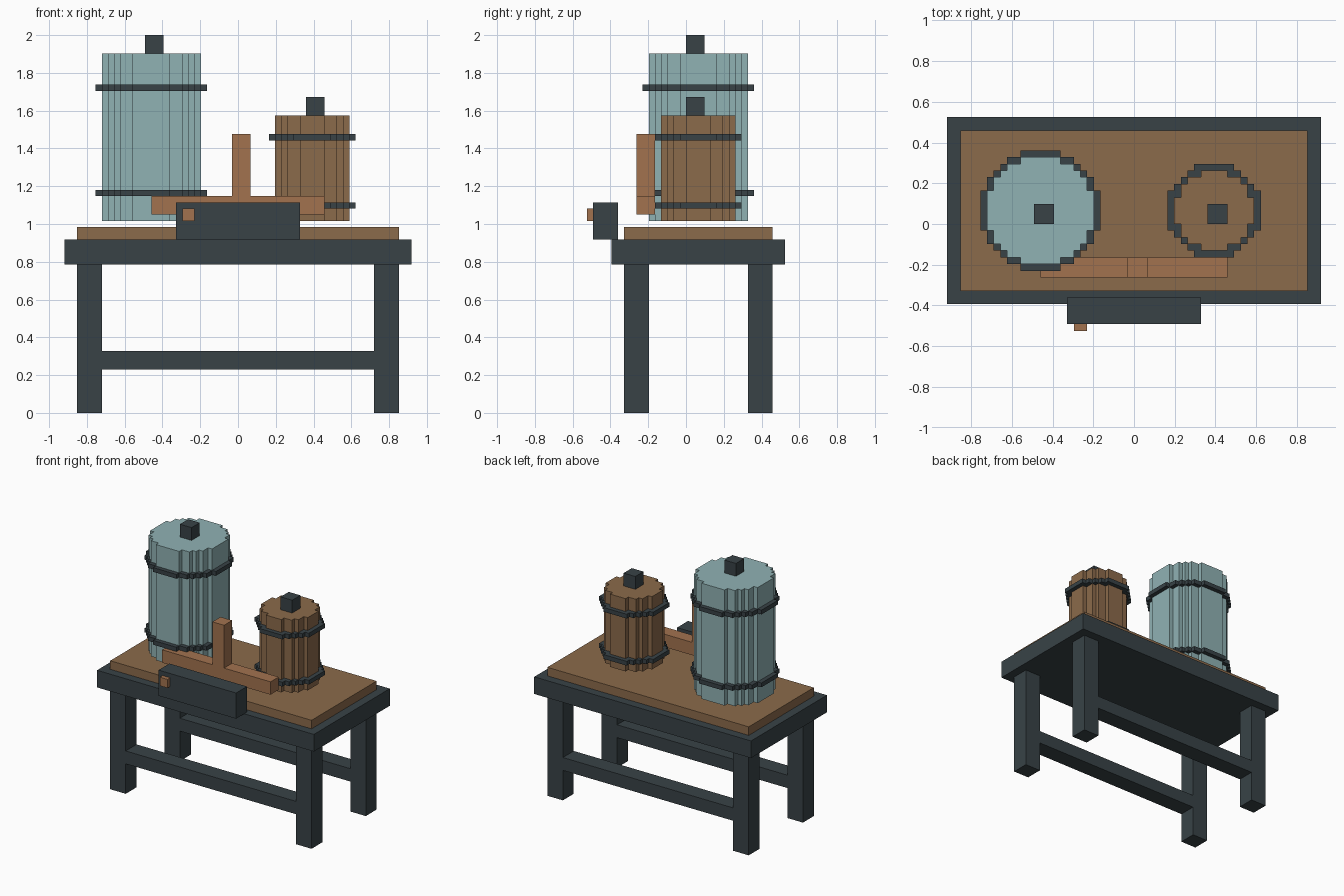
import bpy, bmesh

if "Cube" in bpy.data.objects:
    bpy.data.objects.remove(bpy.data.objects["Cube"])

V = 2 / 61  # block size: the model is 61 blocks tall


def material(name, rgb):
    m = bpy.data.materials.new(name)
    m.diffuse_color = (*rgb, 1)
    m.use_nodes = True
    m.node_tree.nodes["Principled BSDF"].inputs["Base Color"].default_value = m.diffuse_color
    return m


DARK = material("dark_iron", (0.04, 0.055, 0.062))
WOOD = material("brown_wood", (0.26, 0.145, 0.07))
LIGHT = material("light_wood", (0.36, 0.17, 0.078))
TEAL = material("teal_paint", (0.28, 0.445, 0.456))


def finish(name, bm, mat):
    bmesh.ops.recalc_face_normals(bm, faces=bm.faces)
    me = bpy.data.meshes.new(name)
    bm.to_mesh(me)
    bm.free()
    me.materials.append(mat)
    ob = bpy.data.objects.new(name, me)
    bpy.context.collection.objects.link(ob)
    return ob


def box(name, x, y, z, mat):
    """Box from (min, max) block ranges."""
    bm = bmesh.new()
    bmesh.ops.create_cube(bm, size=1)
    for v in bm.verts:
        for i, (a, b) in enumerate((x, y, z)):
            v.co[i] = V * ((a + b) / 2 + v.co[i] * (b - a))
    return finish(name, bm, mat)


def disc(r):
    """Cells of a stepped circle."""
    return {(i, j) for i in range(-r, r) for j in range(-r, r)
            if (i + .5) ** 2 + (j + .5) ** 2 <= r * r}


def stepped(name, cells, cx, cy, z0, z1, mat):
    """Extrude a set of cells upwards, with walls only on the outline."""
    bm = bmesh.new()

    def face(*pts):
        bm.faces.new([bm.verts.new((V * (cx + x), V * (cy + y), V * z)) for x, y, z in pts])

    for i, j in cells:
        corners = [(i, j), (i + 1, j), (i + 1, j + 1), (i, j + 1)]
        face(*[(*c, z1) for c in corners])
        face(*[(*c, z0) for c in reversed(corners)])
        for k, (di, dj) in enumerate(((0, -1), (1, 0), (0, 1), (-1, 0))):
            if (i + di, j + dj) not in cells:
                a, b = corners[k], corners[(k + 1) % 4]
                face((*a, z0), (*b, z0), (*b, z1), (*a, z1))
    bmesh.ops.remove_doubles(bm, verts=bm.verts, dist=V * 0.01)
    bmesh.ops.dissolve_limit(bm, angle_limit=0.01, verts=bm.verts, edges=bm.edges)
    return finish(name, bm, mat)


def barrel(name, cx, cy, r, top, hoops, mat):
    stepped(name + "_body", disc(r), cx, cy, 31, top, mat)
    for label, z in zip(("lower", "upper"), hoops):
        stepped(f"{name}_{label}_hoop", disc(r + 1) - disc(r), cx, cy, z, z + 1, DARK)


# Table
box("table_frame", (-28, 28), (-12, 16), (24, 28), DARK)
box("table_board", (-26, 26), (-10, 14), (28, 30), WOOD)
for side, y in (("front", (-10, -6)), ("back", (10, 14))):
    box(side + "_left_leg", (-26, -22), y, (0, 24), DARK)
    box(side + "_right_leg", (22, 26), y, (0, 24), DARK)
    box(side + "_rail", (-22, 22), y, (7, 10), DARK)

# Barrels with hoops and lid knobs
barrel("large_barrel", -14, 2, 8, 58, (35, 52), TEAL)
box("large_barrel_knob", (-15, -12), (0, 3), (58, 61), DARK)
barrel("small_barrel", 12, 2, 6, 48, (33, 44), WOOD)
box("small_barrel_knob", (11, 14), (0, 3), (48, 51), DARK)

# Cross bar with post
box("cross_bar", (-14, 14), (-8, -5), (32, 35), LIGHT)
box("cross_post", (-1, 2), (-8, -5), (35, 45), LIGHT)

# Front box with its button
box("front_box", (-10, 10), (-15, -11), (28, 34), DARK)
box("front_button", (-9, -7), (-16, -15), (31, 33), LIGHT)
